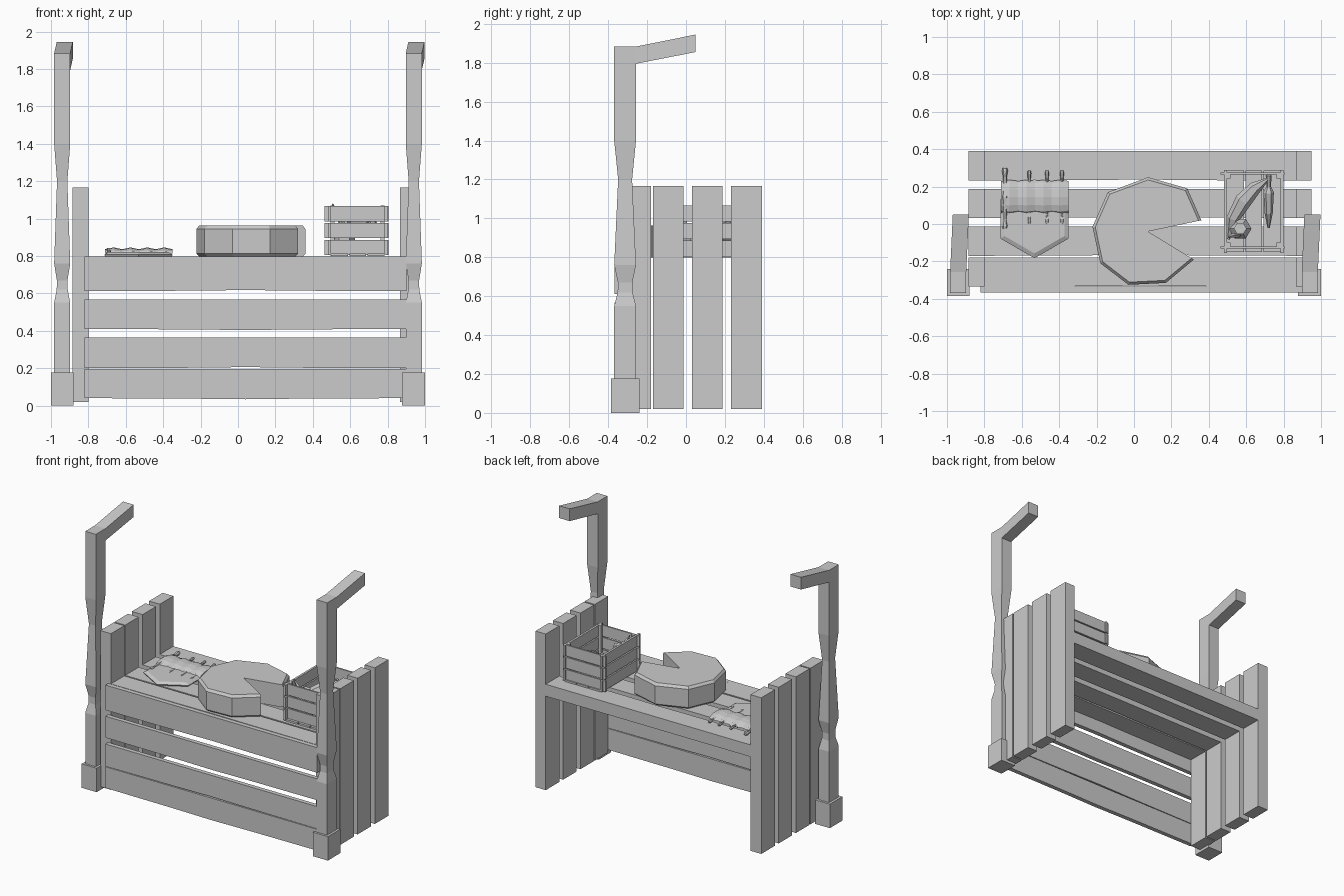
import bpy, bmesh, math
from mathutils import Vector

cube = bpy.data.objects.get("Cube")
if cube:
    bpy.data.objects.remove(cube, do_unlink=True)

grey = bpy.data.materials.new("plain grey")
grey.use_nodes = True
grey.diffuse_color = (0.6, 0.6, 0.6, 1)
grey.node_tree.nodes["Principled BSDF"].inputs["Base Color"].default_value = (0.6, 0.6, 0.6, 1)


def finish(name, bm):
    bmesh.ops.recalc_face_normals(bm, faces=bm.faces)
    mesh = bpy.data.meshes.new(name)
    bm.to_mesh(mesh)
    bm.free()
    mesh.materials.append(grey)
    ob = bpy.data.objects.new(name, mesh)
    bpy.context.collection.objects.link(ob)
    return ob


def loft(name, rings):
    """Skin a list of equal-length point rings and cap both ends."""
    bm = bmesh.new()
    loops = [[bm.verts.new(p) for p in ring] for ring in rings]
    n = len(loops[0])
    for a, b in zip(loops, loops[1:]):
        for i in range(n):
            j = (i + 1) % n
            bm.faces.new((a[i], a[j], b[j], b[i]))
    bm.faces.new(loops[0])
    bm.faces.new(loops[-1])
    return finish(name, bm)


def rect(x0, x1, y0, y1, z):
    return [(x0, y0, z), (x1, y0, z), (x1, y1, z), (x0, y1, z)]


def box(name, x0, x1, y0, y1, z0, z1):
    return loft(name, [rect(x0, x1, y0, y1, z0), rect(x0, x1, y0, y1, z1)])


def plank(name, x0, x1, y0, y1, z0, z1, dy=0, dz=0):
    """Board along x whose lower edges dip slightly in the middle."""
    rings = []
    for t, k in ((0, 0), (0.32, 0.4), (0.5, 1), (0.68, 0.4), (1, 0)):
        x = x0 + (x1 - x0) * t
        a, b = y0 + dy * k, z0 + dz * k
        rings.append([(x, a, b), (x, y1, b), (x, y1, z1), (x, a, z1)])
    return loft(name, rings)


def tube(name, stations, sides, squash=1):
    """Skin rings around a path of (point, radius) stations."""
    pts = [Vector(p) for p, r in stations]
    rings = []
    for i, (p, r) in enumerate(stations):
        d = (pts[min(i + 1, len(pts) - 1)] - pts[max(i - 1, 0)]).normalized()
        u = d.cross(Vector((0, 0, 1)))
        u = u.normalized() if u.length > 0.01 else Vector((1, 0, 0))
        v = u.cross(d)
        rings.append([pts[i] + r * (u * math.cos(a) + v * squash * math.sin(a))
                      for a in (math.tau * k / sides for k in range(sides))])
    return loft(name, rings)


# Posts with feet, carved waists and overhanging arms
for side, cx, foot in (("right", -0.94, -0.94), ("left", 0.94, 0.939)):
    box(side + "_foot", foot - 0.061, foot + 0.061, -0.385, -0.24, 0, 0.176)
    rings = []
    for z, k in ((0.17, 1), (0.55, 1), (0.62, 0.68), (0.67, 0.66),
                 (0.76, 1), (1.2, 0.64), (1.4, 1), (1.795, 1)):
        rings.append(rect(cx - 0.043 * k, cx + 0.043 * k,
                          -0.313 - 0.056 * k, -0.313 + 0.056 * k, z))
    loft(side + "_post", rings)
    arm = []
    for y, low, high, dx in ((-0.369, 1.795, 1.883, 0), (-0.257, 1.795, 1.883, 0),
                             (0.05, 1.855, 1.945, 0.014)):
        a, b = cx - 0.043 + dx, cx + 0.043 + dx
        arm.append([(a, y, low), (b, y, low), (b, y, high), (a, y, high)])
    loft(side + "_arm", arm)

# Upright end slats and long shelf boards share the same rows
for i, (y0, y1) in enumerate(((-0.335, -0.18), (-0.17, -0.013), (0.032, 0.188), (0.232, 0.39))):
    for side, x0, x1 in (("right", -0.885, -0.798), ("left", 0.867, 0.95)):
        box(f"{side}_end_slat_{i}", x0, x1, y0, y1, 0.02, 1.167)
    plank(f"shelf_board_{i}", -0.8, 0.87, y0, y1, 0.71, 0.798, dy=0.006)

# Front boards
for i, (z0, z1) in enumerate(((0.04, 0.196), (0.2, 0.363), (0.41, 0.567), (0.612, 0.796))):
    plank(f"front_board_{i}", -0.82, 0.9, -0.367, -0.335, z0, z1, dz=-0.006 if i % 2 == 0 else 0.006)

# Cheese wheel with a missing wedge and chamfered rims
outline = [(0.075, 0.25), (0.285, 0.19), (0.36, 0.02), (0.075, -0.04), (0.32, -0.19),
           (0.17, -0.315), (-0.03, -0.325), (-0.18, -0.21), (-0.222, -0.015), (-0.14, 0.17)]
rings = []
for z, k in ((0.798, 0.95), (0.812, 1), (0.945, 1), (0.963, 0.95)):
    rings.append([(0.075 + (x - 0.075) * k, -0.04 + (y + 0.04) * k, z) for x, y in outline])
loft("cheese_wheel", rings)

# Hexagonal serving board
rings = []
for z, r in ((0.798, 0.205), (0.808, 0.211), (0.82, 0.185)):
    rings.append([(-0.532 + r * math.sin(a), 0.028 + r * math.cos(a), z)
                  for a in (math.tau * k / 6 for k in range(6))])
loft("serving_board", rings)

# Rack of ribs: an arched slab with bones poking out of both sides
rings = []
for i in range(9):
    x = -0.71 + 0.36 * i / 8
    top = 0.027 + (0.007 if i % 2 else -0.003)
    half = 0.088 + (0.003 if i % 2 else -0.003)
    arch = [(x, 0.145 + half * math.cos(a), 0.812 + top * math.sin(a))
            for a in (math.pi * k / 6 for k in range(7))]
    rings.append(arch)
loft("rib_meat", rings)
for i, (x, y0, y1) in enumerate(((-0.69, -0.025, 0.3), (-0.56, 0.0, 0.285),
                                 (-0.465, 0.0, 0.285), (-0.385, 0.0, 0.285))):
    r = 0.016 if i == 0 else 0.011
    z = 0.815
    tube(f"rib_bone_{i}", [((x, y0, z), r * 0.7), ((x, y0 + 0.015, z), r),
                           ((x, y0 + 0.05, z), r * 0.6), ((x, 0.145, z + 0.012), r * 1.2),
                           ((x, y1 - 0.05, z), r * 0.6), ((x, y1 - 0.015, z), r),
                           ((x, y1, z), r * 0.7)], 6)

# Crate of thin slats with corner battens and a slatted floor
for i in range(3):
    z0, z1 = 0.805 + 0.09 * i, 0.886 + 0.09 * i
    for side, y in (("front", -0.125), ("back", 0.27)):
        box(f"crate_{side}_slat_{i}", 0.462, 0.805, y - 0.006, y + 0.006, z0, z1)
    for side, x in (("right", 0.488), ("left", 0.79)):
        box(f"crate_{side}_slat_{i}", x - 0.008, x + 0.008, -0.155, 0.288, z0, z1)
    x = 0.497 + 0.098 * i
    box(f"crate_floor_slat_{i}", x, x + 0.09, -0.15, 0.285, 0.8, 0.813)
for x in (0.505, 0.773):
    for y in (-0.11, 0.255):
        box("crate_batten", x - 0.011, x + 0.011, y - 0.011, y + 0.011, 0.8, 1.07)

# Curved loaf leaning in the crate
tube("curved_loaf", [((0.505, -0.08, 0.9), 0.008), ((0.53, 0.03, 0.93), 0.035),
                     ((0.585, 0.125, 0.95), 0.045), ((0.65, 0.195, 0.97), 0.034),
                     ((0.715, 0.24, 1.0), 0.008)], 6)
# Tapered root with a leafy top
tube("root_vegetable", [((0.72, -0.02, 0.9), 0.006), ((0.72, 0.06, 0.94), 0.022),
                        ((0.72, 0.17, 0.97), 0.028), ((0.72, 0.2, 0.98), 0.012),
                        ((0.72, 0.26, 1.0), 0.016)], 6)
# Stubby bottle with a hollow neck
tube("bottle", [((0.568, -0.025, 0.813), 0.055), ((0.568, -0.025, 0.93), 0.06),
                ((0.568, -0.025, 0.97), 0.034), ((0.568, -0.025, 1.01), 0.034),
                ((0.568, -0.025, 1.012), 0.02), ((0.568, -0.025, 0.985), 0.02)], 6)
# Pointed tip rising by the crate corner
tube("leaf_tip", [((0.56, -0.06, 0.97), 0.012), ((0.53, -0.06, 1.03), 0.012),
                  ((0.505, -0.07, 1.078), 0.004)], 4)
